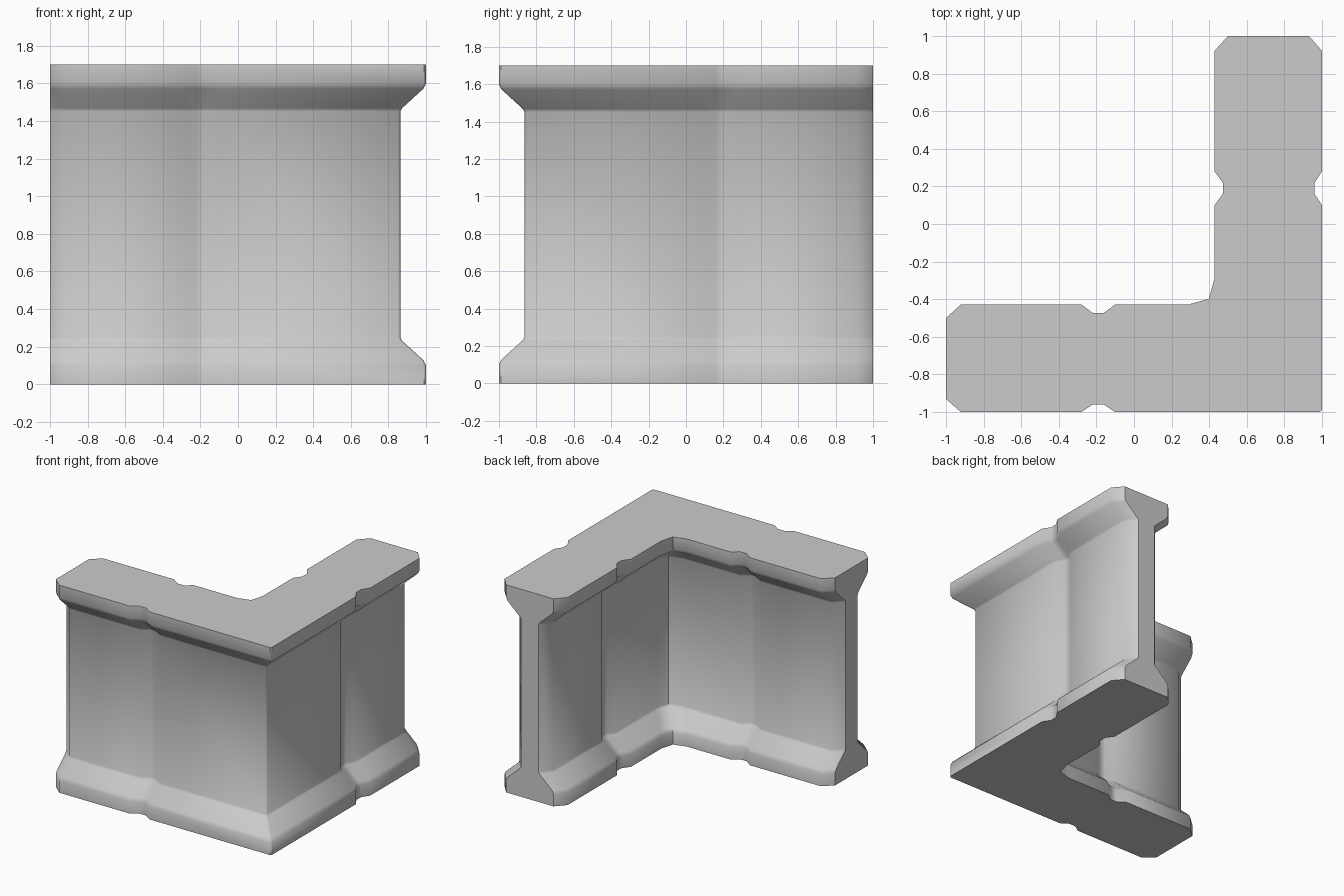
import bpy, bmesh, math

if "Cube" in bpy.data.objects:
    bpy.data.objects.remove(bpy.data.objects["Cube"])

INSET = 0.136  # how far the wall face sits behind the base and cap

# Half of the L outline: x, y, then the direction the wall face is inset
outer = [(0.988, -1, -1, 1)] + [(x, y, 0, 1) for x, y in [
    (-0.10, -1), (-0.16, -0.96), (-0.22, -0.96), (-0.28, -1), (-0.92, -1), (-1, -0.93)]]
inner = [(x, y, 0, -1) for x, y in [
    (-1, -0.50), (-0.92, -0.428), (-0.28, -0.428), (-0.22, -0.472),
    (-0.16, -0.472), (-0.10, -0.428)]] + [(0.29, -0.428, 1, -1)]
half = outer + inner

# Mirror the half across the diagonal, with one shared inner-corner point
mirrored = [(-y, -x, -sy, -sx) for x, y, sx, sy in reversed(half)]
outline = half + [(0.398, -0.398, 1, -1)] + mirrored

# Vertical profile: height and inset fraction, symmetric base and cap
HEIGHT = 1.70
base = [(0, 0), (0.10, 0), (0.128, 0.10), (0.232, 0.94), (0.248, 1)]
profile = base + [(HEIGHT - z, f) for z, f in reversed(base)]

# Wall: stacked outline rings joined by side faces
bm = bmesh.new()
rings = [[bm.verts.new((x + sx * f * INSET, y + sy * f * INSET, z))
          for x, y, sx, sy in outline] for z, f in profile]
n = len(outline)
for low, high in zip(rings, rings[1:]):
    for i in range(n):
        j = (i + 1) % n
        bm.faces.new((low[i], low[j], high[j], high[i]))
bm.faces.new(rings[0])
bm.faces.new(rings[-1])
bmesh.ops.recalc_face_normals(bm, faces=bm.faces)

mesh = bpy.data.meshes.new("corner_wall")
bm.to_mesh(mesh)
bm.free()
wall = bpy.data.objects.new("corner_wall", mesh)
bpy.context.collection.objects.link(wall)

# Soft shading on the mouldings, crisp corner and caps
bpy.context.view_layer.objects.active = wall
wall.select_set(True)
bpy.ops.object.shade_smooth_by_angle(angle=math.radians(44))
